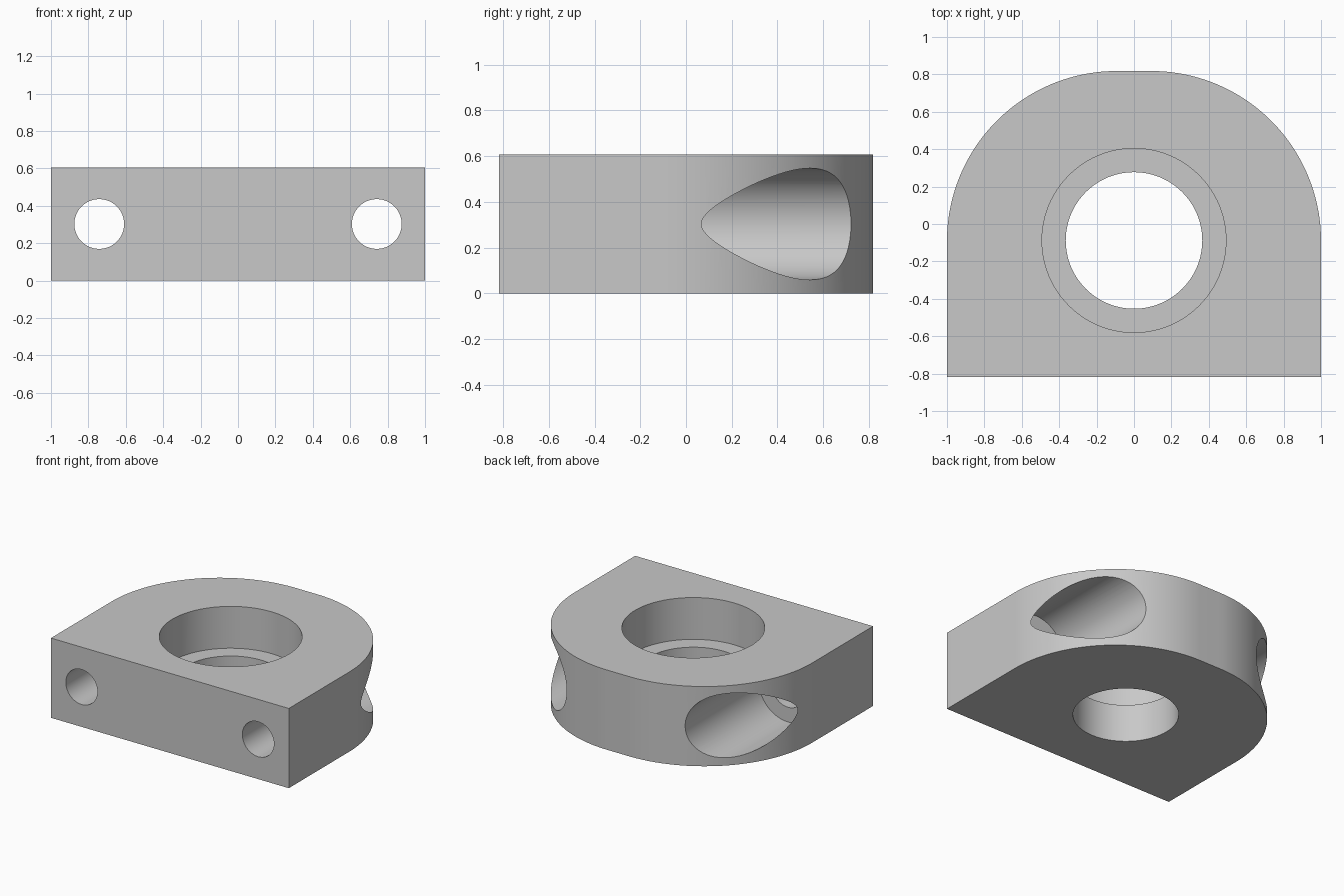
import bpy
import bmesh
from math import cos, sin, pi
from mathutils import Matrix

cube = bpy.data.objects.get("Cube")
if cube:
    bpy.data.objects.remove(cube, do_unlink=True)

HALF_DEPTH = 0.818
HEIGHT = 0.606
CORNER = 0.909        # radius of the two rounded back corners
BORE_Y = -0.088
BOLT_X = 0.742
SEGMENTS = 96

grey = bpy.data.materials.new("light_grey")
grey.use_nodes = True
colour = (0.58, 0.58, 0.58, 1)
grey.diffuse_color = colour
grey.node_tree.nodes["Principled BSDF"].inputs["Base Color"].default_value = colour


def add_object(name, bm):
    bmesh.ops.recalc_face_normals(bm, faces=bm.faces)
    mesh = bpy.data.meshes.new(name)
    bm.to_mesh(mesh)
    bm.free()
    mesh.materials.append(grey)
    obj = bpy.data.objects.new(name, mesh)
    bpy.context.collection.objects.link(obj)
    return obj


def cylinder(name, axis, radius, start, end, x, offset):
    """Cylinder along Z (offset is y) or Y (offset is z), from start to end."""
    bm = bmesh.new()
    middle = (start + end) / 2
    if axis == 'Z':
        matrix = Matrix.Translation((x, offset, middle))
    else:
        matrix = Matrix.Translation((x, middle, offset)) @ Matrix.Rotation(pi / 2, 4, 'X')
    bmesh.ops.create_cone(bm, cap_ends=True, segments=SEGMENTS, radius1=radius,
                          radius2=radius, depth=end - start, matrix=matrix)
    obj = add_object(name, bm)
    obj.hide_render = True
    return obj


# Block outline: square front corners, rounded back corners
cx, cy = 1 - CORNER, HALF_DEPTH - CORNER
arc = [(cx + CORNER * cos(pi / 2 * i / 48), cy + CORNER * sin(pi / 2 * i / 48))
       for i in range(49)]
right_half = [(1, -HALF_DEPTH)] + arc
outline = right_half + [(-x, y) for x, y in reversed(right_half)]

bm = bmesh.new()
base = bm.faces.new([bm.verts.new((x, y, 0)) for x, y in outline])
top = bmesh.ops.extrude_face_region(bm, geom=[base])
bmesh.ops.translate(bm, vec=(0, 0, HEIGHT),
                    verts=[v for v in top["geom"] if isinstance(v, bmesh.types.BMVert)])
block = add_object("mounting_block", bm)

# Stepped central bore and two counterbored bolt holes
cutters = [
    cylinder("bore_cutter", 'Z', 0.365, -0.2, 1, 0, BORE_Y),
    cylinder("bore_step_cutter", 'Z', 0.492, 0.288, 1, 0, BORE_Y),
]
for side in (-1, 1):
    cutters.append(cylinder("bolt_hole_cutter", 'Y', 0.133, -1.2, 1.2,
                            side * BOLT_X, HEIGHT / 2))
    cutters.append(cylinder("bolt_head_cutter", 'Y', 0.244, -0.165, 1.2,
                            side * BOLT_X, HEIGHT / 2))

bpy.ops.object.select_all(action='DESELECT')
bpy.context.view_layer.objects.active = block
block.select_set(True)
for cutter in cutters:
    cut = block.modifiers.new("cut", 'BOOLEAN')
    cut.operation = 'DIFFERENCE'
    cut.solver = 'EXACT'
    cut.object = cutter
    bpy.ops.object.modifier_apply(modifier=cut.name)
    bpy.data.objects.remove(cutter, do_unlink=True)

bpy.ops.object.shade_smooth_by_angle(angle=pi / 7)
